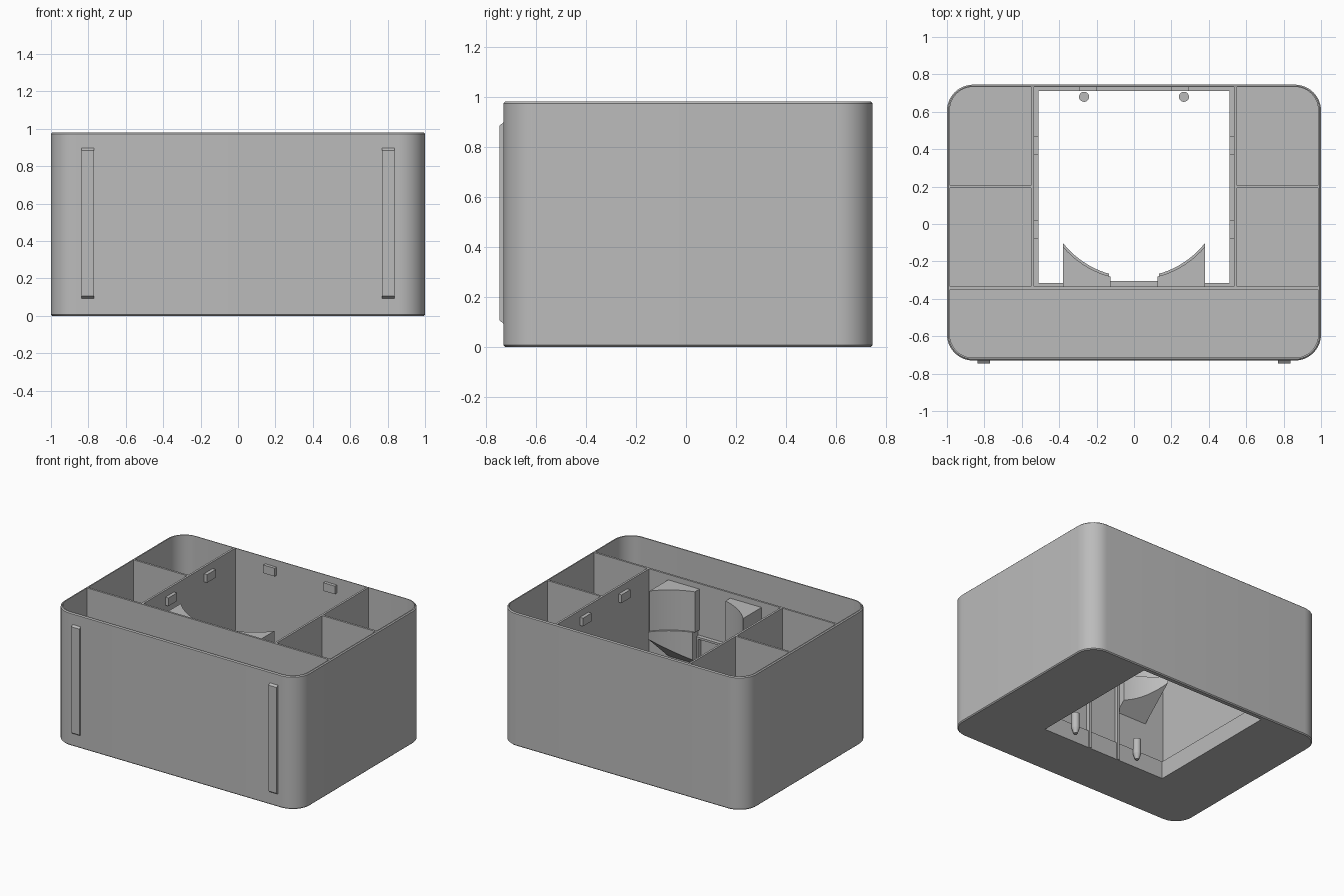
import bpy, bmesh, math
from mathutils import Vector

old = bpy.data.objects.get("Cube")
if old:
    bpy.data.objects.remove(old, do_unlink=True)

grey = bpy.data.materials.new("plain grey")
grey.use_nodes = True
colour = (0.5, 0.5, 0.5, 1)
grey.diffuse_color = colour
grey.node_tree.nodes["Principled BSDF"].inputs["Base Color"].default_value = colour

HEIGHT = 0.98
CENTRE_Y = 0.2


def finish(name, bm):
    bmesh.ops.recalc_face_normals(bm, faces=bm.faces)
    mesh = bpy.data.meshes.new(name)
    bm.to_mesh(mesh)
    bm.free()
    obj = bpy.data.objects.new(name, mesh)
    bpy.context.collection.objects.link(obj)
    mesh.materials.append(grey)
    return obj


def prism_mesh(points, z0, z1):
    bm = bmesh.new()
    face = bm.faces.new([bm.verts.new((x, y, z0)) for x, y in points])
    new = bmesh.ops.extrude_face_region(bm, geom=[face])["geom"]
    verts = [v for v in new if isinstance(v, bmesh.types.BMVert)]
    bmesh.ops.translate(bm, verts=verts, vec=(0, 0, z1 - z0))
    bmesh.ops.recalc_face_normals(bm, faces=bm.faces)
    return bm


def outline(x0, x1, y0, y1, radii=(0, 0, 0, 0)):
    """Rectangle with a radius per corner, counter-clockwise from x0, y0."""
    points = []
    corners = [(x0, y0, 1, 1), (x1, y0, -1, 1), (x1, y1, -1, -1), (x0, y1, 1, -1)]
    for i, ((x, y, sx, sy), r) in enumerate(zip(corners, radii)):
        steps = 12 if r else 0
        for k in range(steps + 1):
            a = math.pi * (1 + i / 2) + math.pi / 2 * k / max(steps, 1)
            points.append((x + r * (sx + math.cos(a)), y + r * (sy + math.sin(a))))
    return points


def box(name, x0, x1, y0, y1, z0, z1):
    return finish(name, prism_mesh(outline(x0, x1, y0, y1), z0, z1))


def smooth(obj):
    bpy.ops.object.select_all(action="DESELECT")
    obj.select_set(True)
    bpy.context.view_layer.objects.active = obj
    bpy.ops.object.shade_smooth_by_angle(angle=math.radians(30))


def cut(body, points, z0, z1):
    tool = finish("cutter", prism_mesh(points, z0, z1))
    tool.hide_render = True
    mod = body.modifiers.new("cut", "BOOLEAN")
    mod.operation, mod.solver, mod.object = "DIFFERENCE", "EXACT", tool
    bpy.context.view_layer.objects.active = body
    bpy.ops.object.modifier_apply(modifier=mod.name)
    bpy.data.objects.remove(tool, do_unlink=True)


# Outer case with softened top and bottom edges
bm = prism_mesh(outline(-1, 1, -0.73, 0.745, (0.14,) * 4), 0, HEIGHT)
rims = [e for e in bm.edges if abs(e.verts[0].co.z - e.verts[1].co.z) < 0.001]
bmesh.ops.bevel(bm, geom=rims, offset=0.007, segments=1, affect="EDGES")
case = finish("case", bm)

# Central well, narrower at the base, plus the storage compartments
FLOOR, TOP, R = 0.03, 1.2, 0.125
cut(case, outline(-0.51, 0.51, -0.315, 0.71), -0.2, 0.3)
cut(case, outline(-0.535, 0.535, -0.335, 0.733), 0.13, TOP)
cut(case, outline(-0.985, 0.985, -0.715, -0.35, (R, R, 0, 0)), FLOOR, TOP)
for y0, y1, r in ((-0.335, 0.192, 0), (0.207, 0.733, R)):
    cut(case, outline(0.55, 0.985, y0, y1, (0, 0, r, 0)), FLOOR, TOP)
    cut(case, outline(-0.985, -0.55, y0, y1, (0, 0, 0, r)), FLOOR, TOP)
smooth(case)


# Curved cradle block between the front well wall and an upright cylinder
def cradle_outline(side, x_in, x_out, radius):
    points = [(side * x_out, -0.34), (side * x_in, -0.34)]
    for k in range(13):
        x = x_in + (x_out - x_in) * k / 12
        points.append((side * x, CENTRE_Y - math.sqrt(radius ** 2 - x * x)))
    return points


for side, label in ((1, "left"), (-1, "right")):
    upper = prism_mesh(cradle_outline(side, 0.125, 0.38, 0.497), 0.64, 0.94)
    smooth(finish(label + "_cradle_upper", upper))

    # Lower cradle lip with a sloping underside
    lower = prism_mesh(cradle_outline(side, 0.135, 0.38, 0.485), 0.2, 0.645)
    geom = lower.verts[:] + lower.edges[:] + lower.faces[:]
    sliced = bmesh.ops.bisect_plane(lower, geom=geom, plane_co=(0, -0.335, 0.38),
                                    plane_no=Vector((0, -0.91, 1)), clear_inner=True)
    edges = [e for e in sliced["geom_cut"] if isinstance(e, bmesh.types.BMEdge)]
    bmesh.ops.contextual_create(lower, geom=edges)
    smooth(finish(label + "_cradle_lip", lower))

    # Upright rail on the front well wall
    x = side * 0.122
    box(label + "_rail", x - 0.008, x + 0.008, -0.34, -0.305, 0, 0.6)

    # Pegs against the base ledge, with tapered lower ends
    for end, y in (("front", -0.287), ("back", 0.68)):
        bm = bmesh.new()
        bmesh.ops.create_cone(bm, cap_ends=True, segments=20, radius1=0.027,
                              radius2=0.027, depth=0.15)
        tip = [v for v in bm.verts if v.co.z < 0]
        bmesh.ops.extrude_face_region(bm, geom=[f for f in bm.faces if f.normal.z < -0.9])
        bm.verts.ensure_lookup_table()
        for v in tip:
            v.co.z += 0.04
        low = [v for v in bm.verts if v.co.z < -0.07]
        bmesh.ops.scale(bm, verts=low, vec=(0.5, 0.5, 1))
        bmesh.ops.translate(bm, verts=bm.verts, vec=(side * 0.267, y, 0.12))
        smooth(finish(f"{label}_{end}_peg", bm))

    # Small retaining tabs near the top of the well
    x0, x1 = sorted((side * 0.51, side * 0.54))
    for end, y in (("front", -0.03), ("back", 0.42)):
        box(f"{label}_{end}_tab", x0, x1, y - 0.05, y + 0.05, 0.87, 0.93)
    x = side * 0.245
    box(label + "_rear_wall_tab", x - 0.047, x + 0.047, 0.71, 0.738, 0.87, 0.93)

    # Long mounting rib on the front, chamfered at both ends
    bm = prism_mesh(outline(side * 0.803 - 0.033, side * 0.803 + 0.033, -0.745, -0.725),
                    0.09, 0.9)
    for v in bm.verts:
        if v.co.y < -0.74:
            v.co.z += 0.015 if v.co.z < 0.5 else -0.015
    finish(label + "_front_rib", bm)

# Cross bar joining the two rails
box("rail_cross_bar", -0.13, 0.13, -0.34, -0.305, 0.585, 0.6)
